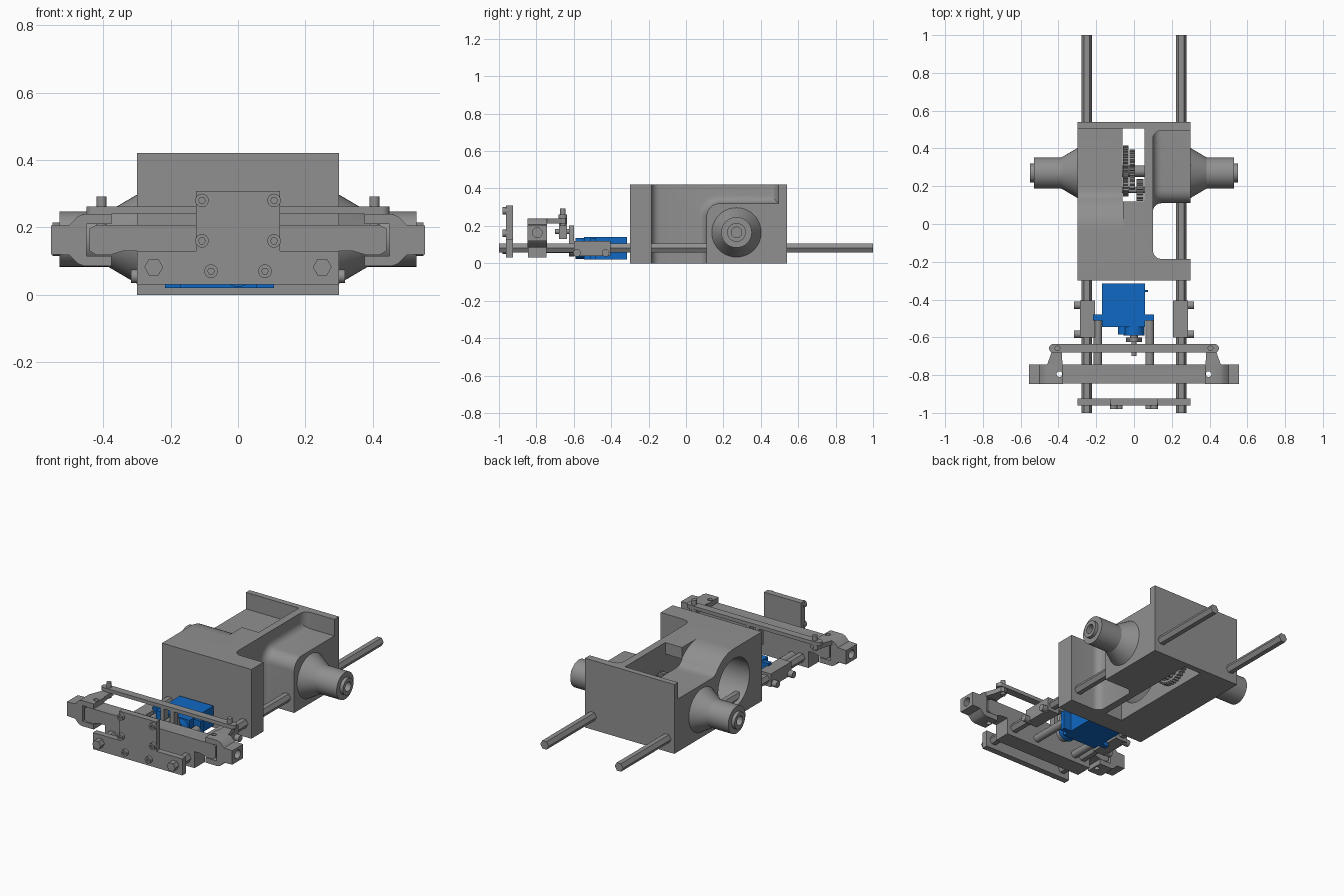
import bpy, bmesh, math
from mathutils import Vector

if "Cube" in bpy.data.objects:
    bpy.data.objects.remove(bpy.data.objects["Cube"])

def material(name, rgb):
    m = bpy.data.materials.new(name)
    m.diffuse_color = (*rgb, 1)
    m.use_nodes = True
    m.node_tree.nodes["Principled BSDF"].inputs["Base Color"].default_value = m.diffuse_color
    return m

GREY = material("mid grey", (0.28, 0.28, 0.28))
BLUE = material("bright blue", (0.005, 0.14, 0.55))

def place(axis, a, b, t):
    # a, b are the two profile coordinates, t is the depth along the axis
    return {'x': (t, a, b), 'y': (a, t, b), 'z': (a, b, t)}[axis]

def finish(name, bm, mat):
    bmesh.ops.recalc_face_normals(bm, faces=bm.faces)
    me = bpy.data.meshes.new(name)
    bm.to_mesh(me)
    bm.free()
    me.materials.append(mat)
    ob = bpy.data.objects.new(name, me)
    bpy.context.collection.objects.link(ob)
    return ob

def prism(name, pts, axis, lo, hi, mat=GREY, pick=None, bevel=0.0):
    bm = bmesh.new()
    ends = [[bm.verts.new(place(axis, a, b, t)) for a, b in pts] for t in (lo, hi)]
    bm.faces.new(ends[0])
    bm.faces.new(ends[1])
    n = len(pts)
    for i in range(n):
        j = (i + 1) % n
        bm.faces.new((ends[0][i], ends[0][j], ends[1][j], ends[1][i]))
    bmesh.ops.recalc_face_normals(bm, faces=bm.faces)
    if pick:
        bmesh.ops.bevel(bm, geom=[e for e in bm.edges if pick(e)], offset=bevel,
                        segments=5, profile=0.5, affect='EDGES')
    return finish(name, bm, mat)

def box(name, x0, x1, y0, y1, z0, z1, mat=GREY):
    return prism(name, [(x0, y0), (x1, y0), (x1, y1), (x0, y1)], 'z', z0, z1, mat)

def arc(cx, cy, r, a0, a1, n):
    return [(cx + r * math.cos(math.radians(a0 + (a1 - a0) * i / n)),
             cy + r * math.sin(math.radians(a0 + (a1 - a0) * i / n))) for i in range(n + 1)]

def cyl(name, axis, c, r, lo, hi, n=24, mat=GREY):
    return prism(name, arc(c[0], c[1], r, 0, 360, n)[:-1], axis, lo, hi, mat)

def gear(name, c, r, depth, teeth, lo, hi):
    pts = []
    for i in range(teeth):
        for f, rad in ((0, r - depth), (0.3, r - depth), (0.45, r), (0.8, r)):
            a = 2 * math.pi * (i + f) / teeth
            pts.append((c[0] + rad * math.cos(a), c[1] + rad * math.sin(a)))
    return prism(name, pts, 'x', lo, hi)

def lathe_x(name, prof, cy, cz, n=40):
    # closed (x, radius) profile turned about an axis parallel to x
    bm = bmesh.new()
    rings = [[bm.verts.new((x, cy + r * math.cos(2 * math.pi * k / n),
                            cz + r * math.sin(2 * math.pi * k / n))) for x, r in prof]
             for k in range(n)]
    m = len(prof)
    for k in range(n):
        p, q = rings[k], rings[(k + 1) % n]
        for i in range(m):
            j = (i + 1) % m
            bm.faces.new((p[i], p[j], q[j], q[i]))
    return finish(name, bm, GREY)

def cut(ob, *cutters):
    for c in cutters:
        mod = ob.modifiers.new("cut", 'BOOLEAN')
        mod.operation, mod.solver, mod.object = 'DIFFERENCE', 'EXACT', c
        dg = bpy.context.evaluated_depsgraph_get()
        me = bpy.data.meshes.new_from_object(ob.evaluated_get(dg))
        ob.modifiers.clear()
        ob.data = me
        bpy.data.objects.remove(c)

# Gearbox housing
housing = box("gearbox_housing", -0.3, 0.3, -0.3, 0.54, 0, 0.42)
right_profile = ([(-0.185, -0.1), (0.11, -0.1)] + arc(0.18, 0.25, 0.07, 180, 90, 8)
                 + [(0.495, 0.32), (0.495, 0.5), (-0.185, 0.5)])

def inner_edge(e):
    a, b = e.verts[0].co, e.verts[1].co
    flat_end = abs(a.z - b.z) < 1e-4 and (a.z > 0.45 or a.z < -0.05)
    return abs(a.x - 0.1) < 1e-4 and abs(b.x - 0.1) < 1e-4 and not flat_end

right_pocket = prism("pocket_cutter", right_profile, 'x', 0.1, 0.4, pick=inner_edge, bevel=0.045)
left_step = prism("step_cutter", arc(-0.03, 0.21, 0.2101, 90, 38, 10)
                  + [(0.15, 0.327), (0.17, 0.321), (0.2, 0.32), (0.505, 0.32),
                     (0.505, 0.5), (-0.03, 0.5)], 'x', -0.4, -0.058)
cut(housing, right_pocket, left_step,
    box("slot_cutter", -0.06, 0.055, 0.12, 0.505, -0.1, 0.5),
    box("lower_slot_cutter", -0.0601, 0.0551, -0.18, 0.2, -0.1, 0.35),
    cyl("bore_cutter", 'x', (-0.03, 0.21), 0.15, -0.4, 0.0, 48))

# Axle housings
for s, side in ((1, "right"), (-1, "left")):
    lathe_x(side + "_axle_housing", [(s * x, r) for x, r in (
        (0.2, 0.132), (0.3, 0.132), (0.385, 0.082), (0.53, 0.082), (0.53, 0.05),
        (0.55, 0.05), (0.55, 0.028), (0.2, 0.028))], 0.27, 0.165)

# Gear train
AX = (0.28, 0.165)
gear("large_gear", AX, 0.135, 0.012, 40, -0.058, -0.03)
gear("middle_gear", AX, 0.115, 0.016, 24, -0.025, 0.005)
gear("small_gear", (0.18, 0.21), 0.058, 0.014, 12, 0.012, 0.05)
cyl("gear_shaft", 'x', AX, 0.03, -0.1, 0.08)
cyl("pinion_shaft", 'x', (0.18, 0.21), 0.015, -0.1, 0.08)

# Chassis rails, clamps and their bolts
for s, side in ((1, "right"), (-1, "left")):
    cyl(side + "_rail", 'y', (s * 0.25, 0.082), 0.028, -1, 1, 6)
    box(side + "_clamp", *sorted((s * 0.207, s * 0.287)), -0.6, -0.405, 0.04, 0.12)
    for y in (-0.43, -0.583):
        cyl(side + "_clamp_bolt", 'x', (y, 0.055), 0.02, *sorted((s * 0.27, s * 0.317)))

# Front axle beam with a lower block gripping the rails
beam = prism("front_beam", [
    (-0.44, 0.13), (-0.42, 0.118), (-0.38, 0.118), (-0.34, 0.13), (-0.3, 0.13), (-0.3, 0.03),
    (0.3, 0.03), (0.3, 0.13), (0.34, 0.13), (0.38, 0.118), (0.42, 0.118), (0.44, 0.13),
    (0.44, 0.197), (0.42, 0.207), (-0.42, 0.207), (-0.44, 0.197)], 'y', -0.845, -0.745)

# Steering knuckles with arms
for s, side in ((1, "right"), (-1, "left")):
    prof = [(0.375, 0.24), (0.455, 0.24), (0.475, 0.233), (0.5, 0.207), (0.555, 0.205),
            (0.555, 0.12), (0.5, 0.118), (0.475, 0.092), (0.455, 0.085), (0.375, 0.085),
            (0.375, 0.115), (0.45, 0.115), (0.45, 0.21), (0.375, 0.21)]
    knuckle = prism(side + "_knuckle", [(s * x, z) for x, z in prof], 'y', -0.848, -0.743)
    pin = (s * 0.395, -0.795)
    cut(knuckle, cyl("pin_cutter", 'z', pin, 0.015, 0, 0.4),
        cyl("axle_cutter", 'x', (-0.795, 0.163), 0.026, *sorted((s * 0.47, s * 0.6)), 24))
    cut(beam, cyl("pin_cutter", 'z', pin, 0.015, 0, 0.4))
    prism(side + "_steering_arm", [(s * x, y) for x, y in (
        (0.378, -0.75), (0.462, -0.75), (0.44, -0.69), (0.432, -0.645), (0.41, -0.637),
        (0.385, -0.645))], 'z', 0.212, 0.24)
    cyl(side + "_tie_bolt", 'z', (s * 0.405, -0.658), 0.015, 0.2, 0.292)

# Tie rod and steering link
prism("tie_rod", arc(0.427, -0.658, 0.023, -90, 90, 8) + arc(-0.427, -0.658, 0.023, 90, 270, 8),
      'z', 0.24, 0.262)
for x in (-0.045, 0.02):
    box("link_lug", x, x + 0.025, -0.68, -0.637, 0.13, 0.25)
cyl("link_pin", 'y', (0, 0.17), 0.013, -0.7, -0.6)
prism("servo_horn", arc(0, 0.18, 0.022, 0, 180, 8) + arc(0, 0.08, 0.043, 180, 360, 12),
      'y', -0.625, -0.6)

# Servo
box("servo_case", -0.17, 0.057, -0.545, -0.315, 0.02, 0.14, BLUE)
box("servo_tabs", -0.217, 0.107, -0.51, -0.48, 0.02, 0.135, BLUE)
cyl("servo_boss", 'y', (0, 0.08), 0.056, -0.59, -0.54, 32, BLUE)
cyl("servo_small_boss", 'y', (-0.057, 0.08), 0.028, -0.585, -0.54, 24, BLUE)
cyl("servo_spline", 'y', (0, 0.08), 0.02, -0.61, -0.58, 16)
box("servo_wire", 0.05, 0.075, -0.36, -0.35, 0.07, 0.09, BLUE)

# Servo standoffs
for x in (-0.192, 0.083):
    cyl("servo_standoff", 'y', (x, 0.078), 0.023, -0.75, -0.505)

# Bumper plate and its bolts
prism("front_plate", [(-0.3, 0.03), (0.3, 0.03), (0.3, 0.13), (0.125, 0.13), (0.125, 0.308),
                      (-0.125, 0.308), (-0.125, 0.13), (-0.3, 0.13)], 'y', -0.962, -0.925)
for x, z in ((0.107, 0.28), (0.107, 0.16), (0.08, 0.07)):
    for s in (-1, 1):
        bolt = cyl("plate_bolt", 'y', (s * x, z), 0.02, -0.98, -0.95)
        cut(bolt, cyl("socket_cutter", 'y', (s * x, z), 0.01, -1.0, -0.97, 6))

# Smooth the round surfaces and keep edges crisp
bpy.ops.object.select_all(action='SELECT')
bpy.context.view_layer.objects.active = housing
bpy.ops.object.shade_smooth_by_angle(angle=math.radians(30))
